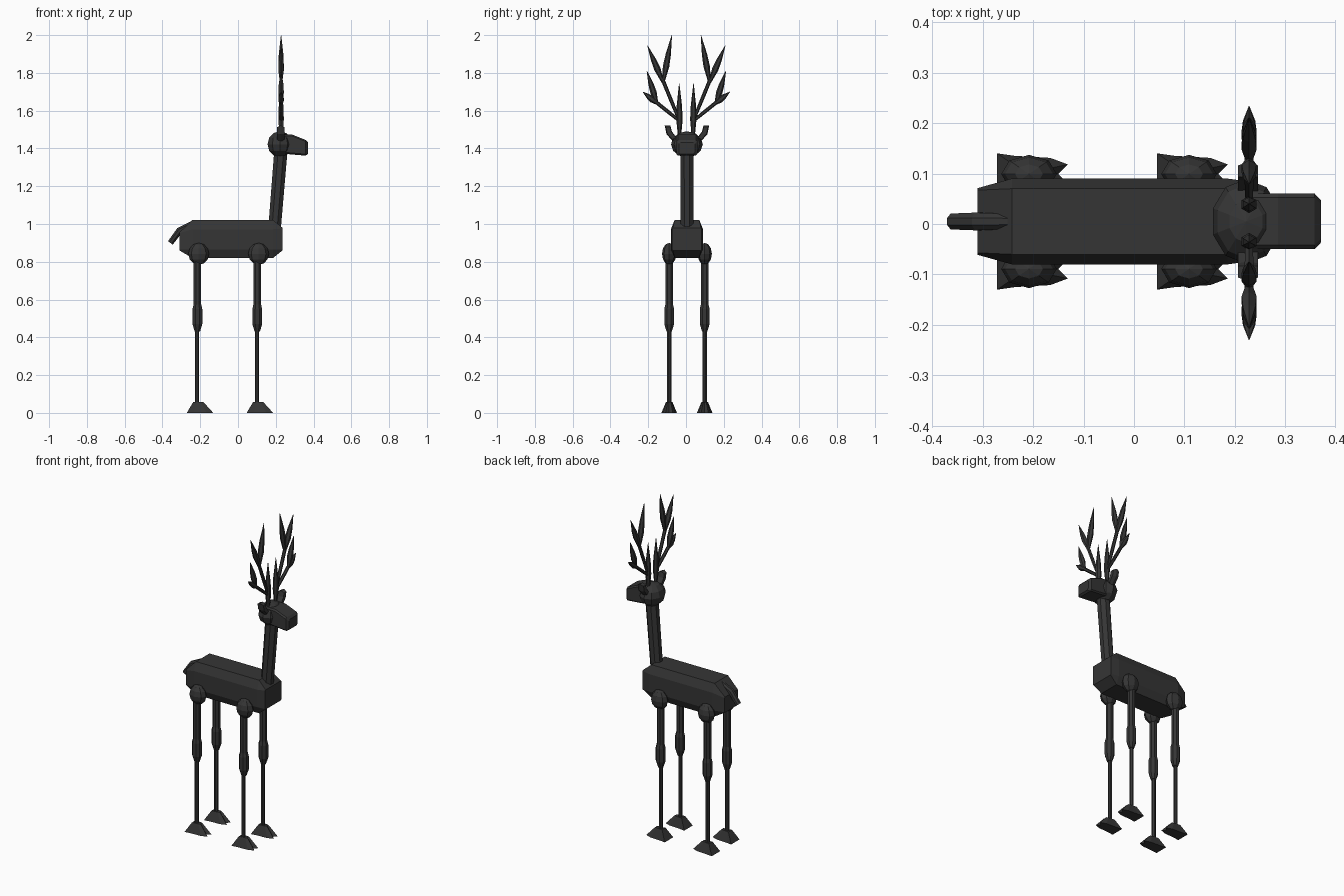
import bpy, bmesh, math
from mathutils import Vector

if "Cube" in bpy.data.objects:
    bpy.data.objects.remove(bpy.data.objects["Cube"])

MID = 0.005  # centre plane of the animal
dark = bpy.data.materials.new("charcoal")
dark.diffuse_color = (0.036, 0.036, 0.036, 1)
dark.use_nodes = True
dark.node_tree.nodes["Principled BSDF"].inputs["Base Color"].default_value = dark.diffuse_color


def finish(name, bm):
    bmesh.ops.recalc_face_normals(bm, faces=bm.faces)
    mesh = bpy.data.meshes.new(name)
    bm.to_mesh(mesh)
    bm.free()
    mesh.materials.append(dark)
    obj = bpy.data.objects.new(name, mesh)
    bpy.context.collection.objects.link(obj)
    return obj


def loft(name, rings):
    """Skin a list of equal-length point rings and cap the ends."""
    bm = bmesh.new()
    loops = [[bm.verts.new(p) for p in ring] for ring in rings]
    n = len(loops[0])
    for a, b in zip(loops, loops[1:]):
        for i in range(n):
            j = (i + 1) % n
            bm.faces.new((a[i], a[j], b[j], b[i]))
    bm.faces.new(loops[0])
    bm.faces.new(loops[-1])
    return finish(name, bm)


def rod(name, path, radii, sides=8):
    """Faceted tube along a path with a radius for each point."""
    pts = [Vector(p) for p in path]
    rings = []
    for i, (p, r) in enumerate(zip(pts, radii)):
        d = (pts[min(i + 1, len(pts) - 1)] - pts[max(i - 1, 0)]).normalized()
        u = Vector((1, 0, 0)) if abs(d.x) < 0.5 else Vector((0, 1, 0))
        u = (u - d * u.dot(d)).normalized()
        v = d.cross(u)
        rings.append([p + r * (u * math.cos(a) + v * math.sin(a))
                      for a in (math.tau * (k + 0.5) / sides for k in range(sides))])
    return loft(name, rings)


def ball(name, centre, size, seg=8, rows=6):
    bm = bmesh.new()
    bmesh.ops.create_uvsphere(bm, u_segments=seg, v_segments=rows, radius=1)
    bmesh.ops.scale(bm, vec=size, verts=bm.verts)
    bmesh.ops.translate(bm, vec=centre, verts=bm.verts)
    return finish(name, bm)


def chamfered(x, w, z0, z1, cw, c0, c1):
    """Eight-sided upright section at x."""
    half = [(w - cw, z0), (w, z0 + c0), (w, z1 - c1), (w - cw, z1)]
    return ([(x, MID + y, z) for y, z in half] +
            [(x, MID - y, z) for y, z in reversed(half)])


# Body, neck, tail
loft("body", [chamfered(-0.31, 0.066, 0.86, 0.955, 0.004, 0.004, 0.004),
              chamfered(-0.242, 0.085, 0.82, 1.022, 0.02, 0.045, 0.05),
              chamfered(0.185, 0.085, 0.82, 1.022, 0.02, 0.045, 0.05),
              chamfered(0.235, 0.078, 0.86, 0.98, 0.004, 0.004, 0.004)])
rod("neck", [(0.193, MID, 0.97), (0.228, MID, 1.40)], [0.036, 0.038])
rod("tail", [(-0.235, MID, 1.005), (-0.31, MID, 0.965), (-0.358, MID, 0.9)],
    [0.016, 0.019, 0.017])

# Head and muzzle
ball("head", (0.222, MID, 1.422), (0.069, 0.084, 0.069), 10, 6)
loft("muzzle", [chamfered(0.22, 0.055, 1.375, 1.475, 0.008, 0.008, 0.008),
                chamfered(0.285, 0.055, 1.368, 1.474, 0.008, 0.008, 0.008),
                chamfered(0.358, 0.055, 1.362, 1.445, 0.008, 0.008, 0.008),
                chamfered(0.37, 0.042, 1.37, 1.432, 0.008, 0.008, 0.008)])

# Antler pieces as (name, start, end) in side-offset and height
BEAMS = [("upper_beam", (0.036, 1.545), (0.128, 1.77)),
         ("lower_beam", (0.036, 1.545), (0.16, 1.645))]
TINES = [("outer_top_tine", (0.124, 1.75), (0.206, 1.945)),
         ("inner_top_tine", (0.124, 1.745), (0.077, 2.0)),
         ("outer_mid_tine", (0.155, 1.635), (0.209, 1.81)),
         ("outer_low_tine", (0.150, 1.635), (0.231, 1.70)),
         ("brow_tine", (0.036, 1.45), (0.038, 1.745))]


def mix(a, b, t, s):
    return (0.228, 0.002 + s * (a[0] + (b[0] - a[0]) * t), a[1] + (b[1] - a[1]) * t)


# Hoof outline around the leg axis
HOOF = [(-0.055, 0.041), (-0.02, 0.036), (0.05, 0.032), (0.085, 0.019), (0.066, 0.0)]

for side, s in (("left", 1), ("right", -1)):
    for name, a, b in BEAMS:
        rod(f"{side}_{name}", [mix(a, b, t, s) for t in (0, 0.5, 1)],
            [0.008, 0.010, 0.010], 6)
    for name, a, b in TINES:
        rod(f"{side}_{name}", [mix(a, b, t, s) for t in (0, 0.35, 0.6, 1)],
            [0.007, 0.017, 0.014, 0.001], 6)

    # Ear: flat-topped paddle
    ear = [(0.05, 1.45), (0.072, 1.435), (0.108, 1.475), (0.118, 1.522), (0.088, 1.522),
           (0.08, 1.49)]
    loft(f"{side}_ear", [[(0.226 + dx, MID + s * (0.09 + (y - 0.09) * k),
                           1.485 + (z - 1.485) * k) for y, z in ear]
                         for dx, k in ((-0.02, 0.75), (0, 1), (0.02, 0.75))])

    # Legs
    y = MID + s * 0.094
    for end, x in (("back", -0.216), ("front", 0.101)):
        tag = f"{side}_{end}"
        ball(f"{tag}_hip", (x + 0.008, y, 0.842), (0.055, 0.038, 0.058), 8, 6)
        rod(f"{tag}_upper_leg", [(x + 0.001, y, 0.84), (x + 0.001, y, 0.52)],
            [0.022, 0.022])
        rod(f"{tag}_knee", [(x + 0.001, y, z) for z in (0.43, 0.47, 0.55, 0.59)],
            [0.015, 0.028, 0.028, 0.018])
        rod(f"{tag}_lower_leg", [(x - 0.001, y, 0.5), (x - 0.001, y, 0.045)],
            [0.012, 0.012])
        outline = HOOF + [(px, -py) for px, py in reversed(HOOF[:-1])]
        top = [(x + px * 0.38, y + py * 0.42, 0.058) for px, py in outline]
        loft(f"{tag}_hoof", [[(x + px, y + py, 0) for px, py in outline], top])
